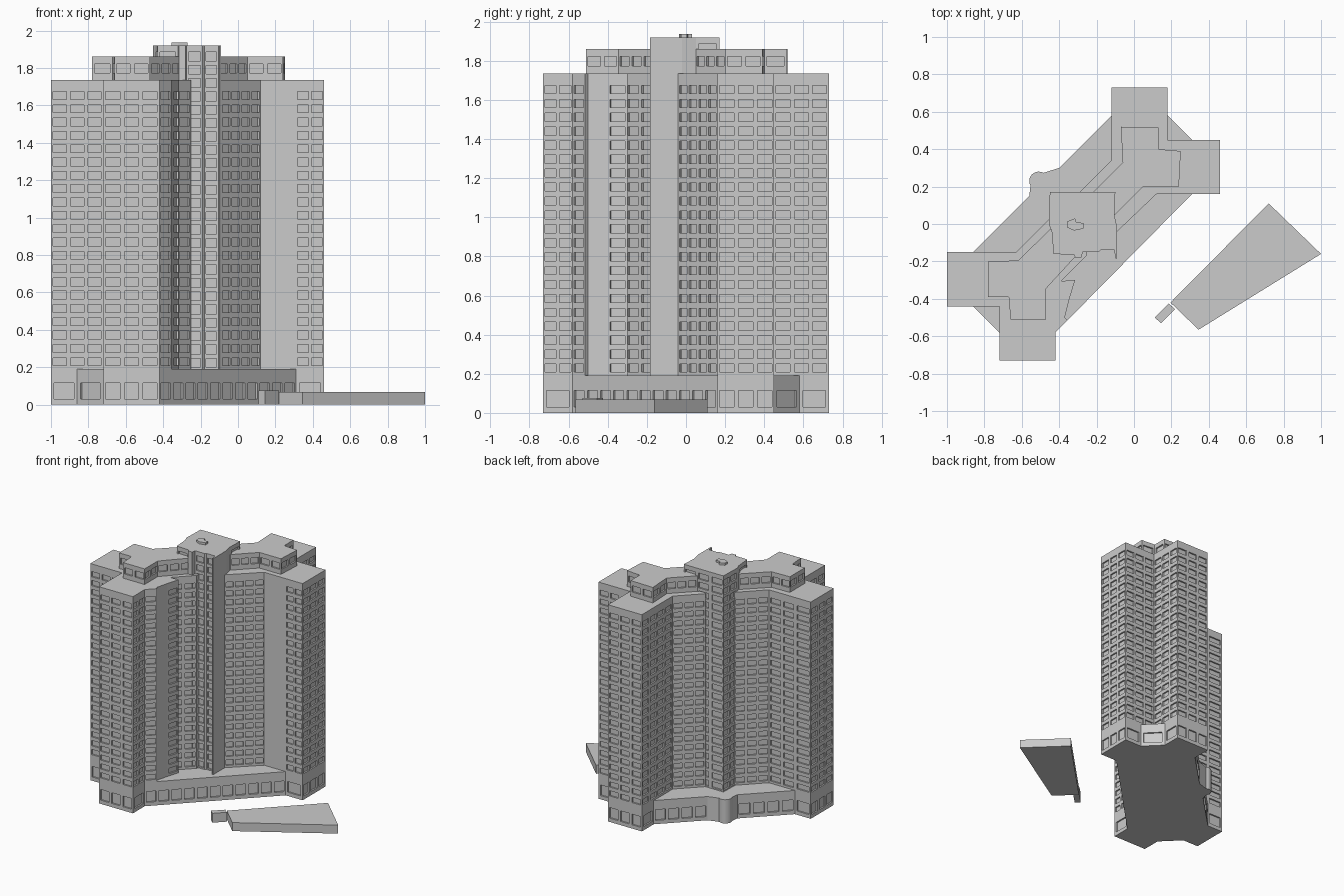
import bpy, bmesh, math
from mathutils import Vector

DEPTH = 0.012


def prism(name, pts, z0, z1, rows=(), fill=0.76):
    """Closed prism on a counter-clockwise plan of (x, y, window columns on the edge to the next point).
    rows = list of (bottom, top) heights of recessed windows."""
    bm = bmesh.new()

    def quad(*vs):
        bm.faces.new([bm.verts.new(v) for v in vs])

    bm.faces.new([bm.verts.new((p[0], p[1], z1)) for p in pts])
    bm.faces.new([bm.verts.new((p[0], p[1], z0)) for p in reversed(pts)])
    for a, b in zip(pts, pts[1:] + pts[:1]):
        A, B = Vector((a[0], a[1], 0)), Vector((b[0], b[1], 0))
        L = (B - A).length
        d = (B - A) / L
        inward = Vector((-d.y, d.x, 0)) * DEPTH
        n = a[2] if len(a) > 2 and rows else 0

        def P(s, z):
            return A + d * s + Vector((0, 0, z))

        if not n:
            quad(P(0, z0), P(L, z0), P(L, z1), P(0, z1))
            continue
        pitch = L / n
        m = pitch * (1 - fill) / 2
        low = z0
        for r0, r1 in rows:
            quad(P(0, low), P(L, low), P(L, r0), P(0, r0))
            s_prev = 0
            for i in range(n):
                s0, s1 = i * pitch + m, (i + 1) * pitch - m
                quad(P(s_prev, r0), P(s0, r0), P(s0, r1), P(s_prev, r1))
                out = [P(s0, r0), P(s1, r0), P(s1, r1), P(s0, r1)]
                inn = [v + inward for v in out]
                quad(*inn)
                for k in range(4):
                    j = (k + 1) % 4
                    quad(out[k], out[j], inn[j], inn[k])
                s_prev = s1
            quad(P(s_prev, r0), P(L, r0), P(L, r1), P(s_prev, r1))
            low = r1
        quad(P(0, low), P(L, low), P(L, z1), P(0, z1))
    bmesh.ops.remove_doubles(bm, verts=bm.verts, dist=1e-5)
    me = bpy.data.meshes.new(name)
    bm.to_mesh(me)
    bm.free()
    ob = bpy.data.objects.new(name, me)
    bpy.context.collection.objects.link(ob)
    return ob


# Ground floor, with a rounded bay on the back left side
bay = [(-0.51 + 0.05 * math.cos(math.radians(t)), 0.23 + 0.05 * math.sin(math.radians(t)))
       for t in range(60, 211, 15)]
prism("podium", [
    (-1, -0.44, 1), (-0.86, -0.44, 1), (-0.72, -0.58, 1), (-0.72, -0.73, 3),
    (-0.42, -0.73, 1), (-0.42, -0.58, 11), (0.31, 0.16, 1), (0.46, 0.16, 3),
    (0.46, 0.45, 1), (0.31, 0.45, 1), (0.18, 0.58, 1), (0.18, 0.73, 3),
    (-0.12, 0.73, 1), (-0.12, 0.58, 4), (-0.40, 0.30)] + bay +
    [(-0.56, 0.15, 4), (-0.86, -0.15, 1), (-1, -0.15, 3)],
    0, 0.19, [(0.03, 0.115)])

# Apartment wings
floors = [(0.208 + 0.0712 * k, 0.25 + 0.0712 * k) for k in range(21)]
prism("front_left_wing", [
    (-1, -0.44, 3), (-0.72, -0.44, 3), (-0.72, -0.73, 3), (-0.42, -0.73, 2),
    (-0.42, -0.58, 1), (-0.355, -0.515), (-0.37, -0.50), (-0.345, -0.40, 1),
    (-0.315, -0.30), (-0.39, -0.305, 2), (-0.25, -0.165), (-0.25, 0.03),
    (-0.45, 0.03, 3), (-0.63, -0.15, 2), (-0.86, -0.15, 1), (-1, -0.15, 3)],
    0.19, 1.735, floors)
prism("back_right_wing", [
    (-0.09, -0.04, 4), (0.12, 0.16), (0.31, 0.16, 2), (0.46, 0.16, 3),
    (0.46, 0.45, 3), (0.18, 0.45, 3), (0.18, 0.73, 3), (-0.12, 0.73, 4),
    (-0.12, 0.34, 3), (-0.29, 0.17), (-0.25, 0.0)],
    0.19, 1.735, floors)

# Set-back top storeys
top_rows = [(1.772, 1.822)]
prism("front_left_penthouse", [
    (-0.78, -0.39, 1), (-0.67, -0.39, 1), (-0.66, -0.51, 2), (-0.47, -0.51, 2),
    (-0.47, -0.345, 3), (-0.30, -0.16), (-0.30, -0.03), (-0.45, -0.03, 3),
    (-0.62, -0.195, 2), (-0.78, -0.20, 2)], 1.735, 1.86, top_rows)
prism("back_right_penthouse", [
    (-0.10, 0.05, 3), (0.05, 0.20, 2), (0.24, 0.20, 2), (0.25, 0.39, 1),
    (0.13, 0.40, 1), (0.13, 0.515, 2), (-0.07, 0.52, 2), (-0.06, 0.33, 3),
    (-0.22, 0.17), (-0.2, 0.05)], 1.735, 1.86, top_rows)

# Lift and stair core rising above the roof, with a blank fin on its right
core_rows = [(0.2 + 0.0712 * k, 0.247 + 0.0712 * k) for k in range(24)]
prism("central_core", [
    (-0.43, -0.16, 1), (-0.32, -0.165), (-0.315, -0.18), (-0.28, -0.18),
    (-0.275, -0.15, 1), (-0.19, -0.15), (-0.18, -0.14, 1), (-0.105, -0.14),
    (-0.10, -0.185), (-0.09, -0.185), (-0.09, -0.02), (-0.105, 0.05, 1),
    (-0.10, 0.17, 3), (-0.45, 0.17, 2), (-0.455, 0.0), (-0.44, -0.04, 1)],
    0.1, 1.92, core_rows)
prism("roof_hatch", [
    (-0.355, -0.02), (-0.32, -0.035), (-0.27, -0.025), (-0.27, 0.005),
    (-0.31, 0.01), (-0.315, 0.03), (-0.355, 0.015)], 1.92, 1.937)

# Detached low building and its small entrance block
prism("low_annex", [(0.195, -0.42), (0.345, -0.565), (1.0, -0.16), (0.72, 0.11)], 0, 0.068)
prism("annex_entrance", [(0.11, -0.50), (0.145, -0.53), (0.22, -0.455), (0.185, -0.425)], 0, 0.075)
